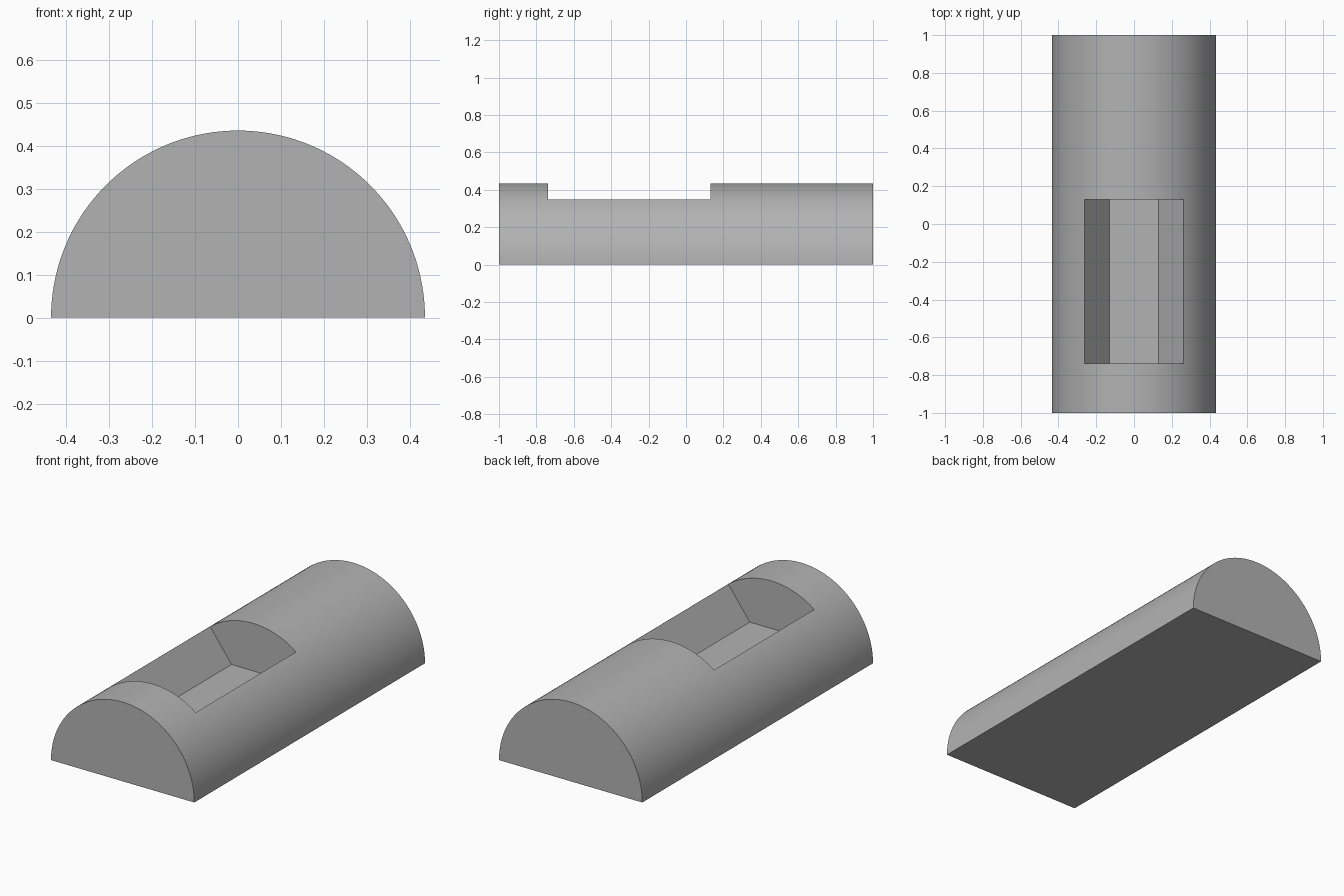
import bpy
import math

default_cube = bpy.data.objects.get("Cube")
if default_cube:
    bpy.data.objects.remove(default_cube, do_unlink=True)

UNIT = 1 / 115          # the longest side, 230 parts, becomes 2 units
RADIUS = 50 * UNIT
SEGMENTS = 72


def make_material(name, colour):
    mat = bpy.data.materials.new(name)
    mat.use_nodes = True
    mat.diffuse_color = colour
    bsdf = next(n for n in mat.node_tree.nodes if n.type == "BSDF_PRINCIPLED")
    bsdf.inputs["Base Color"].default_value = colour
    return mat


def extrude_profile(name, profile, y_front, y_back):
    """Prism from a counter-clockwise (x, z) profile, seen from the front."""
    n = len(profile)
    verts = [(x, y, z) for y in (y_front, y_back) for x, z in profile]
    faces = [tuple(range(n)), tuple(reversed(range(n, 2 * n)))]
    for i in range(n):
        j = (i + 1) % n
        faces.append((j, i, i + n, j + n))
    mesh = bpy.data.meshes.new(name)
    mesh.from_pydata(verts, [], faces)
    obj = bpy.data.objects.new(name, mesh)
    bpy.context.collection.objects.link(obj)
    return obj


# Half-round body
angles = [math.pi * i / SEGMENTS for i in range(SEGMENTS + 1)]
arc = [(RADIUS * math.cos(a), RADIUS * math.sin(a)) for a in angles]
body = extrude_profile("half_round_body", arc, -1, 1)
body.data.materials.append(make_material("plain grey", (0.45, 0.45, 0.45, 1)))

# Pocket with sloped side walls and a flat floor
trapezoid = [(-15, 20), (15, 20), (45, 60), (-45, 60)]
cutter = extrude_profile("pocket_cutter", [(x * UNIT, z * UNIT) for x, z in trapezoid],
                         -85 * UNIT, 15 * UNIT)
cutter.hide_render = True

bpy.ops.object.select_all(action="DESELECT")
body.select_set(True)
bpy.context.view_layer.objects.active = body
cut = body.modifiers.new("pocket", "BOOLEAN")
cut.operation = "DIFFERENCE"
cut.solver = "EXACT"
cut.object = cutter
bpy.ops.object.modifier_apply(modifier=cut.name)
bpy.data.objects.remove(cutter, do_unlink=True)

# Round surface smooth, rims and pocket edges sharp
bpy.ops.object.shade_smooth_by_angle(angle=math.radians(25))
